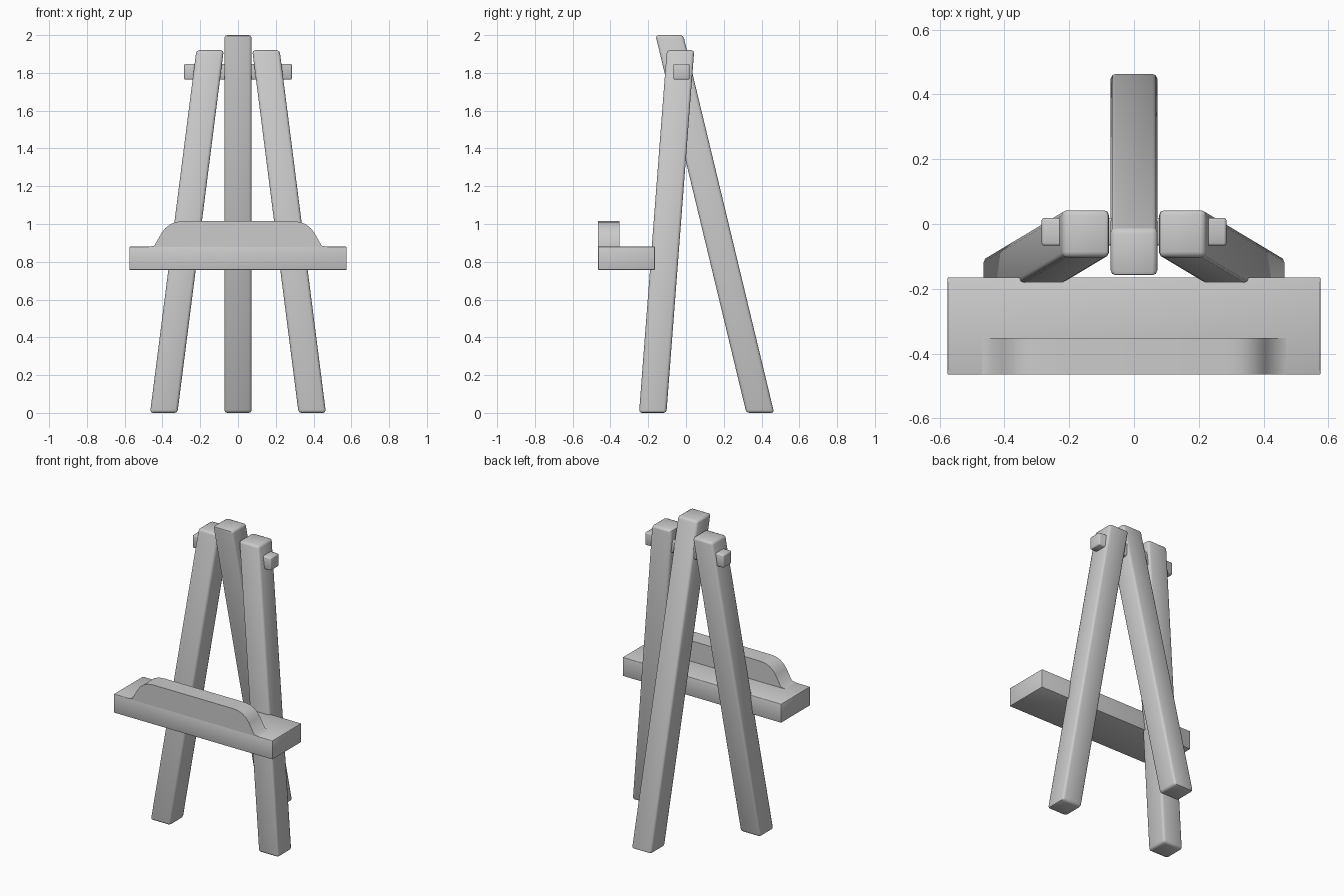
import bpy, bmesh, math
from mathutils import Vector

cube = bpy.data.objects.get("Cube")
if cube:
    bpy.data.objects.remove(cube, do_unlink=True)

GREY = (0.6, 0.6, 0.6, 1)
mat = bpy.data.materials.new("plain grey")
mat.use_nodes = True
mat.diffuse_color = GREY
mat.node_tree.nodes["Principled BSDF"].inputs["Base Color"].default_value = GREY


def finish(name, bm, bevel, segments=2):
    """Turn a bmesh into a bevelled, smooth-shaded object."""
    bmesh.ops.recalc_face_normals(bm, faces=bm.faces)
    mesh = bpy.data.meshes.new(name)
    bm.to_mesh(mesh)
    bm.free()
    mesh.materials.append(mat)
    obj = bpy.data.objects.new(name, mesh)
    bpy.context.collection.objects.link(obj)
    bpy.ops.object.select_all(action='DESELECT')
    obj.select_set(True)
    bpy.context.view_layer.objects.active = obj
    if bevel:
        mod = obj.modifiers.new("Rounded edges", 'BEVEL')
        mod.width = bevel
        mod.segments = segments
        mod.limit_method = 'ANGLE'
        mod.angle_limit = math.radians(40)
        bpy.ops.object.modifier_apply(modifier=mod.name)
    bpy.ops.object.shade_smooth_by_angle(angle=math.radians(50))
    return obj


def beam(name, bottom, top, width, depth, bevel):
    """Box sheared from its bottom centre to its top centre, with level ends."""
    bm = bmesh.new()
    bmesh.ops.create_cube(bm, size=1)
    bottom, top = Vector(bottom), Vector(top)
    for v in bm.verts:
        centre = top if v.co.z > 0 else bottom
        v.co = centre + Vector((v.co.x * width, v.co.y * depth, 0))
    return finish(name, bm, bevel)


# Legs
for side, s in (("left", 1), ("right", -1)):
    beam(side + "_front_leg", (s * 0.393, -0.176, 0), (s * 0.148, -0.029, 1.92),
         0.145, 0.145, 0.015)
beam("back_leg", (0, 0.393, 0), (0, -0.088, 2), 0.144, 0.147, 0.015)

# Cross rod joining the tops of the legs
rod = beam("cross_rod", (0, -0.024, 1.764), (0, -0.024, 1.848), 0.57, 0.086, 0.008)

# Shelf
beam("shelf", (0, -0.315, 0.757), (0, -0.315, 0.88), 1.15, 0.3, 0.003)

# Raised lip: sloping ends that round over into a flat top
half = [(0.485, 0.877), (0.443, 0.885), (0.405, 0.952), (0.385, 0.978),
        (0.36, 0.998), (0.33, 1.01), (0.295, 1.015)]
outline = half + [(-x, z) for x, z in reversed(half)]
bm = bmesh.new()
face = bm.faces.new([bm.verts.new((x, -0.465, z)) for x, z in outline])
ext = bmesh.ops.extrude_face_region(bm, geom=[face])
for v in ext["geom"]:
    if isinstance(v, bmesh.types.BMVert):
        v.co.y = -0.352
finish("shelf_lip", bm, 0)
